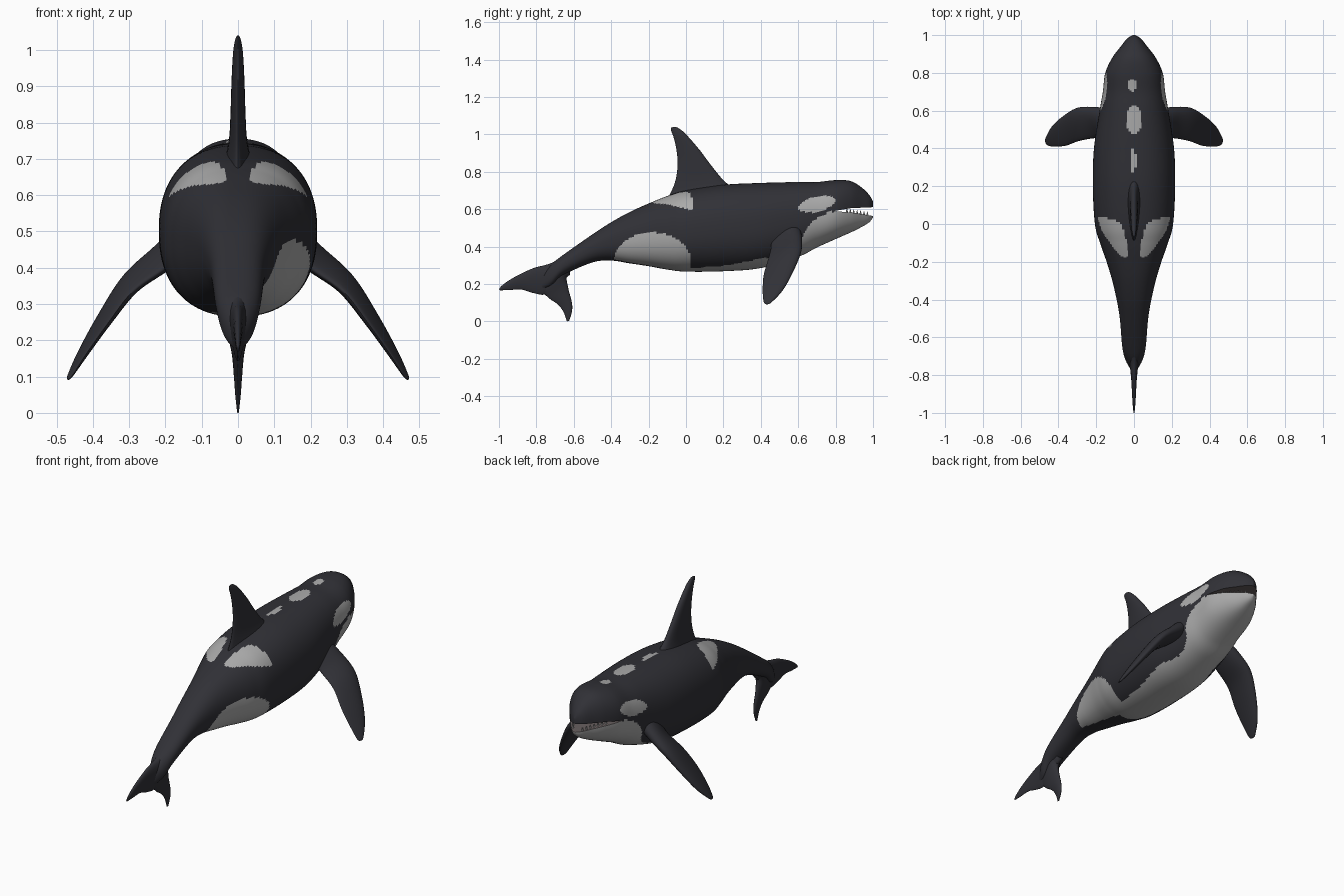
import bpy, bmesh, math
from mathutils import Vector

cube = bpy.data.objects.get("Cube")
if cube:
    bpy.data.objects.remove(cube)


def material(name, rgb):
    m = bpy.data.materials.new(name)
    m.use_nodes = True
    m.diffuse_color = (*rgb, 1)
    m.node_tree.nodes["Principled BSDF"].inputs["Base Color"].default_value = (*rgb, 1)
    return m


DARK = material("charcoal skin", (0.03, 0.03, 0.037))
PALE = material("pale skin", (0.4, 0.4, 0.4))
MOUTH = material("mouth lining", (0.12, 0.1, 0.1))


def spline(rows, steps, closed=False):
    """Smooth curve through rows of numbers."""
    n = len(rows)
    get = (lambda i: rows[i % n]) if closed else (lambda i: rows[max(0, min(n - 1, i))])
    out = []
    for i in range(n if closed else n - 1):
        a, b, c, d = (get(i + k) for k in (-1, 0, 1, 2))
        for s in range(steps):
            t = s / steps
            out.append([q + t * (r - p + t * (2*p - 5*q + 4*r - w + t * (3*(q - r) + w - p))) / 2
                        for p, q, r, w in zip(a, b, c, d)])
    return out if closed else out + [list(rows[-1])]


def loft(name, rings, mats):
    bm = bmesh.new()
    rows = [[bm.verts.new(p) for p in ring] for ring in rings]
    n = len(rows[0])
    for a, b in zip(rows, rows[1:]):
        for i in range(n):
            j = (i + 1) % n
            bm.faces.new((a[i], a[j], b[j], b[i]))
    bm.faces.new(rows[0])
    bm.faces.new(rows[-1])
    bmesh.ops.recalc_face_normals(bm, faces=bm.faces)
    me = bpy.data.meshes.new(name)
    bm.to_mesh(me)
    bm.free()
    ob = bpy.data.objects.new(name, me)
    bpy.context.collection.objects.link(ob)
    for m in mats:
        me.materials.append(m)
    return ob


def smooth(ob, angle=50):
    bpy.ops.object.select_all(action='DESELECT')
    ob.select_set(True)
    bpy.context.view_layer.objects.active = ob
    bpy.ops.object.shade_smooth_by_angle(angle=math.radians(angle))


# Body: y, top, bottom, half width
BODY = [
    (-.78, .235, .17, .012), (-.72, .305, .19, .045), (-.65, .36, .25, .062),
    (-.5, .465, .315, .075), (-.4, .53, .325, .092), (-.3, .585, .31, .115),
    (-.2, .63, .295, .145), (-.1, .67, .277, .18), (0, .70, .266, .207),
    (.2, .73, .268, .218), (.4, .74, .285, .212), (.6, .745, .345, .182),
    (.7, .745, .395, .165), (.8, .755, .44, .152), (.88, .75, .475, .115),
    (.94, .715, .505, .07), (.98, .675, .53, .038), (1.0, .64, .555, .008)]


def body_ring(y, top, bottom, w, n=120, power=2 / 2.3):
    ring = []
    for i in range(n):
        a = math.tau * i / n
        c, s = math.cos(a), math.sin(a)
        ring.append((w * math.copysign(abs(c) ** power, c), y,
                     (top + bottom) / 2 + (top - bottom) / 2 * math.copysign(abs(s) ** power, s)))
    return ring


body = loft("body", [body_ring(*r) for r in spline(BODY, 14)], (DARK, PALE, MOUTH))

# Open mouth cut as a wedge
wedge = [(.79, .59), (.88, .605), (1.1, .615), (1.1, .53), (.99, .565), (.9, .58)]
cutter = loft("mouth_cutter", [[(x, y, z) for y, z in wedge] for x in (-.4, .4)],
              (DARK, PALE, MOUTH))
for f in cutter.data.polygons:
    f.material_index = 2
cutter.hide_render = True
cut = body.modifiers.new("mouth", 'BOOLEAN')
cut.object = cutter
cut.operation = 'DIFFERENCE'
cut.solver = 'EXACT'
bpy.context.view_layer.objects.active = body
bpy.ops.object.modifier_apply(modifier=cut.name)
bpy.data.objects.remove(cutter)

# Pale markings
SADDLE = spline([(-.18, .635), (-.1, .668), (0, .692), (.03, .66), (.04, .6),
                 (-.02, .607), (-.1, .625)], 5, True)
BELLY = spline([(-.2, .26), (0, .283), (.2, .298), (.4, .335), (.52, .35), (.6, .40),
                (.64, .49), (.7, .55), (.8, .59), (1.01, .59)], 6)


def inside(poly, u, v):
    hit = False
    for (a, b), (c, d) in zip(poly, poly[1:] + poly[:1]):
        if (b > v) != (d > v) and u < a + (v - b) * (c - a) / (d - b):
            hit = not hit
    return hit


def ellipse(u, v, cu, cv, ru, rv, tilt=0.0):
    c, s = math.cos(tilt), math.sin(tilt)
    du, dv = u - cu, v - cv
    return ((du * c + dv * s) / ru) ** 2 + ((dv * c - du * s) / rv) ** 2 < 1


def pale(x, y, z):
    for (a, b), (c, d) in zip(BELLY, BELLY[1:]):
        if a <= y < c and z < b + (d - b) * (y - a) / (c - a):
            return True
    if x > .04 and y < .03 and ellipse(y, z, -.18, .32, .205, .155):
        return True
    if ellipse(y, z, .7, .627, .1, .04, .22):
        return True
    if abs(x) > .035 and inside(SADDLE, y, z):
        return True
    return z > .65 and any(ellipse(x, y, *spot) for spot in (
        (0, .55, .038, .08), (-.01, .735, .022, .032), (-.005, .335, .018, .06)))


for f in body.data.polygons:
    if f.material_index != 2:
        f.material_index = int(pale(*f.center))
smooth(body)


# Fins: leading point, trailing point, half thickness per station
def fin(name, stations, side=1, n=24):
    rows = spline([(*a, *b, h) for a, b, h in stations], 6)
    rings = []
    for k, r in enumerate(rows):
        lead, trail = Vector(r[:3]), Vector(r[3:6])
        p, q = rows[max(k - 1, 0)], rows[min(k + 1, len(rows) - 1)]
        span = Vector(q[:3]) + Vector(q[3:6]) - Vector(p[:3]) - Vector(p[3:6])
        normal = (lead - trail).cross(span).normalized()
        ring = []
        for i in range(n):
            a = math.tau * i / n
            c = math.cos(a)
            v = (lead + trail) / 2 + (lead - trail) / 2 * c \
                + normal * r[6] * math.sin(a) * (.8 + .3 * c)
            ring.append((v.x * side, v.y, v.z))
        rings.append(ring)
    smooth(loft(name, rings, (DARK,)), 70)


def flat(rows):
    return [((0, a, b), (0, c, d), h) for a, b, c, d, h in rows]


fin("dorsal_fin", flat([
    (.28, .69, -.1, .65, .05), (.2, .755, -.06, .74, .03), (.13, .84, -.045, .83, .024),
    (.07, .92, -.05, .91, .021), (0, 1.0, -.065, .98, .016),
    (-.04, 1.033, -.08, 1.02, .009), (-.065, 1.04, -.08, 1.035, .003)]))
fin("upper_fluke", flat([
    (-.62, .37, -.62, .25, .05), (-.72, .312, -.74, .15, .03), (-.82, .283, -.81, .15, .018),
    (-.92, .235, -.88, .17, .012), (-.98, .195, -.95, .167, .007), (-1, .172, -.995, .166, .002)]))
fin("lower_fluke", flat([
    (-.58, .34, -.72, .29, .05), (-.635, .25, -.77, .18, .034), (-.63, .18, -.74, .13, .02),
    (-.61, .1, -.685, .09, .013), (-.61, .05, -.655, .05, .009), (-.625, .003, -.637, 0, .003)]))

FLIPPER = [
    ((.14, .61, .5), (.14, .45, .46), .05), ((.22, .62, .44), (.2, .455, .4), .04),
    ((.3, .615, .37), (.29, .44, .335), .032), ((.37, .575, .27), (.36, .415, .245), .024),
    ((.43, .52, .17), (.42, .41, .16), .016), ((.465, .46, .105), (.455, .415, .105), .008),
    ((.47, .44, .092), (.466, .425, .092), .002)]
for name, side in (("left_flipper", 1), ("right_flipper", -1)):
    fin(name, FLIPPER, side)

# Small teeth along the lower jaw
for side in (-1, 1):
    for i in range(7):
        t = i / 6
        bpy.ops.mesh.primitive_cone_add(vertices=8, radius1=.007, radius2=.001, depth=.024,
                                        location=(side * (.1 - .07 * t), .86 + .11 * t, .592 - .018 * t))
        tooth = bpy.context.object
        tooth.name = "tooth"
        tooth.data.materials.append(PALE)
